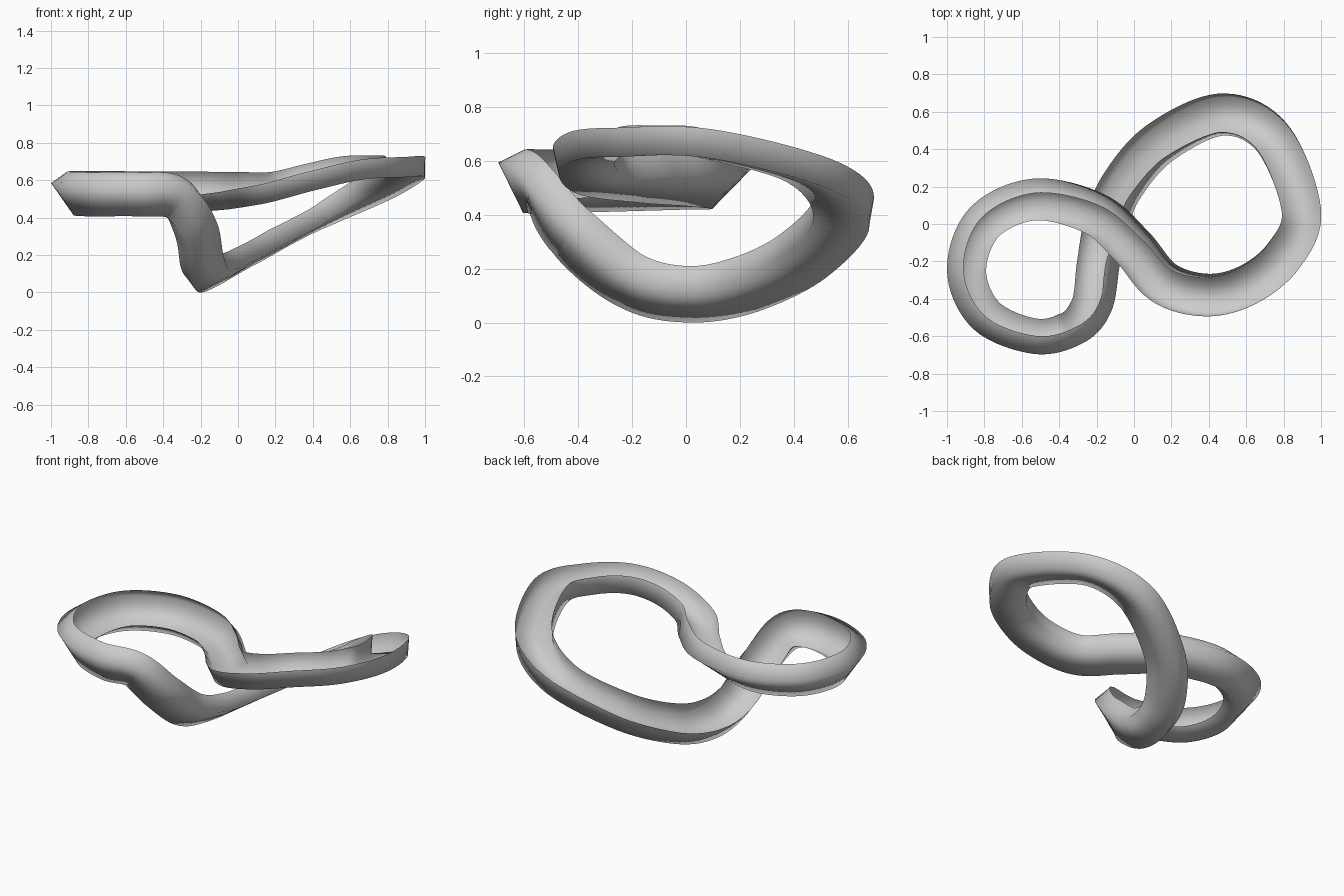
import bpy, bmesh, math
from mathutils import Vector

if "Cube" in bpy.data.objects:
    bpy.data.objects.remove(bpy.data.objects["Cube"])

# Closed path: x, y, z of the centreline and roll of the section in degrees
PATH = [
    (-0.53, -0.60, 0.527, 64), (-0.33, -0.555, 0.507, 60), (-0.225, -0.43, 0.342, 49),
    (-0.19, -0.21, 0.16, 41), (-0.15, 0.00, 0.108, 36), (-0.06, 0.21, 0.14, 31),
    (0.14, 0.435, 0.25, 22), (0.47, 0.585, 0.425, 10), (0.74, 0.46, 0.565, 4),
    (0.895, 0.07, 0.668, 0), (0.80, -0.17, 0.676, 2), (0.61, -0.325, 0.668, 5),
    (0.39, -0.38, 0.62, 12), (0.16, -0.315, 0.562, 21), (-0.01, -0.12, 0.546, 30),
    (-0.21, 0.055, 0.541, 38),
    (-0.53, 0.131, 0.537, 46), (-0.80, 0.01, 0.537, 50), (-0.895, -0.25, 0.532, 55),
    (-0.79, -0.49, 0.527, 60),
]
HALF_W, HALF_T = 0.105, 0.054
STEPS = 10


def spline(a, b, c, d, t):
    """Catmull-Rom position and tangent."""
    p = 0.5 * (2 * b + (c - a) * t + (2 * a - 5 * b + 4 * c - d) * t * t
               + (3 * b - 3 * c + d - a) * t ** 3)
    v = 0.5 * ((c - a) + 2 * (2 * a - 5 * b + 4 * c - d) * t
               + 3 * (3 * b - 3 * c + d - a) * t * t)
    return p, v


# Sweep an open-topped channel around the path: wall, floor, wall
bm = bmesh.new()
rings = []
keys = [Vector(k) for k in PATH]
n = len(keys)
for i in range(n):
    for s in range(STEPS):
        p, v = spline(keys[i - 1], keys[i], keys[(i + 1) % n], keys[(i + 2) % n], s / STEPS)
        tangent = v.to_3d().normalized()
        right = tangent.cross(Vector((0, 0, 1))).normalized()
        up = right.cross(tangent)
        roll = math.radians(p[3])
        wide = right * math.cos(roll) + up * math.sin(roll)
        thin = up * math.cos(roll) - right * math.sin(roll)
        rings.append([bm.verts.new(p.to_3d() + wide * HALF_W * a + thin * HALF_T * b)
                      for a, b in ((-1, 1), (-1, -1), (1, -1), (1, 1))])
for i, ring in enumerate(rings):
    nxt = rings[(i + 1) % len(rings)]
    for k in range(3):
        bm.faces.new((ring[k], ring[k + 1], nxt[k + 1], nxt[k]))

# Softly shaded all round, and stood on the ground
low = min(v.co.z for v in bm.verts)
bmesh.ops.translate(bm, verts=bm.verts, vec=(0, 0, -low))
for f in bm.faces:
    f.smooth = True
mesh = bpy.data.meshes.new("twisted_loop_channel")
bm.to_mesh(mesh)
bm.free()
channel = bpy.data.objects.new("twisted_loop_channel", mesh)
bpy.context.collection.objects.link(channel)
